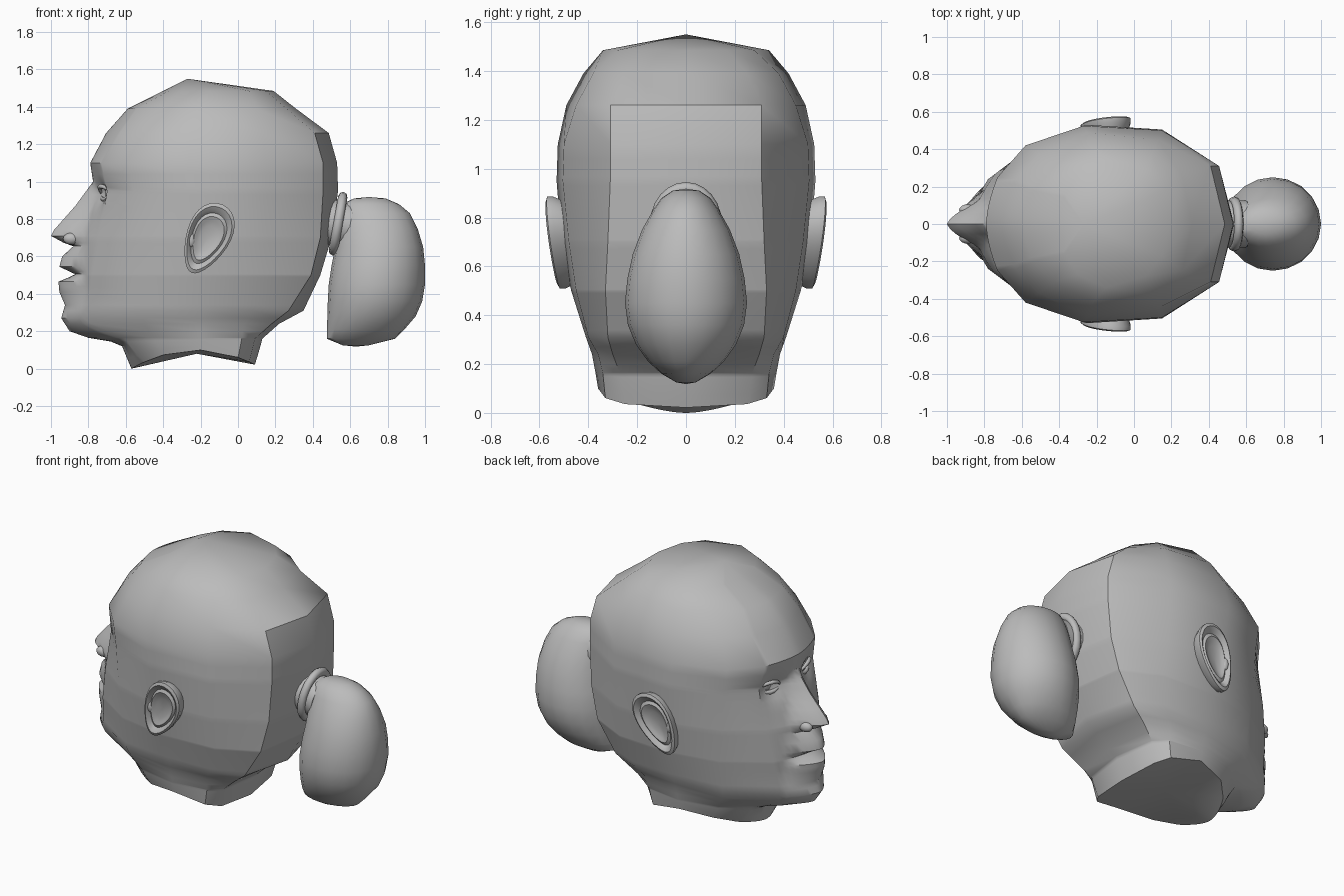
import bpy, bmesh, math
from mathutils import Vector

cube = bpy.data.objects.get("Cube")
if cube:
    bpy.data.objects.remove(cube, do_unlink=True)

grey = bpy.data.materials.new("plain grey")
grey.use_nodes = True
COL = (0.5, 0.5, 0.5, 1)
grey.diffuse_color = COL
grey.node_tree.nodes["Principled BSDF"].inputs["Base Color"].default_value = COL


def finish(obj, angle=32):
    if not obj.data.materials:
        obj.data.materials.append(grey)
    bpy.ops.object.select_all(action='DESELECT')
    obj.select_set(True)
    bpy.context.view_layer.objects.active = obj
    bpy.ops.object.shade_smooth_by_angle(angle=math.radians(angle))
    return obj


def loft(name, rings, start, end, angle=32):
    """Skin closed rings of equal count and close both ends with a fan."""
    bm = bmesh.new()
    rows = [[bm.verts.new(p) for p in r] for r in rings]
    n = len(rows[0])
    for a, b in zip(rows, rows[1:]):
        for i in range(n):
            j = (i + 1) % n
            bm.faces.new((a[i], a[j], b[j], b[i]))
    for row, tip in ((rows[0], start), (rows[-1], end)):
        if tip:
            c = bm.verts.new(tip)
            for i in range(n):
                bm.faces.new((row[i], row[(i + 1) % n], c))
    bmesh.ops.recalc_face_normals(bm, faces=bm.faces)
    me = bpy.data.meshes.new(name)
    bm.to_mesh(me)
    bm.free()
    obj = bpy.data.objects.new(name, me)
    bpy.context.collection.objects.link(obj)
    return finish(obj, angle)


def ball(name, loc, scale, rot=(0, 0, 0)):
    bpy.ops.mesh.primitive_uv_sphere_add(segments=16, ring_count=10, radius=1, location=loc, rotation=rot)
    obj = bpy.context.object
    obj.name = name
    obj.scale = scale
    return finish(obj, 60)


def lerp_table(table, z):
    """Piecewise linear look-up of rows whose first entry is the height."""
    if z <= table[0][0]:
        return table[0][1:]
    for a, b in zip(table, table[1:]):
        if z <= b[0]:
            t = (z - a[0]) / (b[0] - a[0])
            return [p + (q - p) * t for p, q in zip(a[1:], b[1:])]
    return table[-1][1:]


# Skull sections: z, face centre x, then (x, y) of cheek, temple, side, rear side, back corner, then back x
SECTIONS = [
    (0.00, -.57, -.50, .20, -.40, .30, -.20, .36, .00, .33, .06, .25, .09),
    (0.16, -.68, -.60, .20, -.45, .32, -.20, .37, .02, .34, .09, .27, .13),
    (0.24, -.86, -.78, .18, -.50, .35, -.20, .385, .03, .36, .18, .30, .22),
    (0.31, -.86, -.80, .20, -.52, .38, -.20, .41, .08, .40, .27, .32, .35),
    (0.50, -.87, -.78, .24, -.52, .41, -.20, .47, .15, .45, .39, .33, .44),
    (0.70, -.86, -.74, .27, -.54, .42, -.22, .51, .15, .48, .44, .32, .50),
    (0.95, -.76, -.70, .27, -.56, .42, -.25, .53, .15, .505, .455, .31, .535),
    (1.10, -.79, -.73, .25, -.58, .42, -.27, .525, .15, .50, .455, .31, .53),
    (1.26, -.705, -.63, .24, -.51, .37, -.25, .49, .13, .45, .41, .31, .485),
    (1.39, -.59, -.54, .20, -.43, .31, -.22, .42, .10, .38, .26, .25, .31),
    (1.485, -.40, -.37, .16, -.30, .27, -.15, .34, .06, .28, .15, .17, .19),
]
# Face centre line: z, x
PROFILE = [
    (0, -.57), (.12, -.62), (.145, -.68), (.165, -.80), (.20, -.90), (.27, -.945), (.34, -.925),
    (.41, -.955), (.465, -.96), (.49, -.90), (.505, -.87), (.545, -.955), (.60, -.94), (.655, -.88),
    (.672, -.93), (.71, -1.0), (.74, -.985), (.87, -.87), (1.0, -.775), (1.1, -.79),
]
# Half width of chin, lips and nose: z, width
FEATURE_WIDTH = [(0, .20), (.3, .22), (.4, .18), (.6, .17), (.655, .14), (.67, .13),
                 (.74, .12), (.87, .07), (1.0, .06), (1.1, .2)]
FRONT_STEPS = 10


def head_ring(z):
    s = lerp_table(SECTIONS, z)
    xf, pts, xb = s[0], [(s[i], s[i + 1]) for i in range(1, 11, 2)], s[11]
    width = lerp_table(FEATURE_WIDTH, z)[0]
    relief = lerp_table(PROFILE, z)[0] - xf if z < 1.1 else 0
    half = []
    for k in range(FRONT_STEPS):
        t = k / FRONT_STEPS
        y = pts[0][1] * t
        x = xf + (pts[0][0] - xf) * t ** 1.7
        x += relief * max(0, 1 - (y / width) ** 1.5)
        x += .035 * math.exp(-((y - .17) / .07) ** 2 - ((z - .93) / .06) ** 2)   # eye sockets
        half.append((x, y))
    half += pts + [(xb, 0)]
    full = half + [(x, -y) for x, y in half[-2:0:-1]]
    ring = []
    for x, y in full:
        h = z
        if z < .16:                                          # arched lower edge of the neck
            low = .1 - .1 * min(1, abs(x + .22) / .35) ** 2
            h = low + (.16 - low) * z / .16
        ring.append((x, y, h))
    return ring


levels = sorted({r[0] for r in SECTIONS} | {p[0] for p in PROFILE} | {.06, .44, .52, .79, .83, .90, .93, .97, 1.04})
loft("head", [head_ring(z) for z in levels], (-.22, 0, .08), (-.27, 0, 1.55), 35)

# Ears: egg-shaped loops stepping over the rim, inner fold and hollow
EAR_LOOPS = [(.9, -.05), (1, -.005), (1, .018), (.9, .026), (.8, .016), (.72, .002), (.62, .012), (.5, .004), (.36, -.004)]


def ear_point(u, v, depth, side):
    x = -.165 + u * .91 + v * .42
    z = .695 - u * .42 + v * .91
    return (x, side * (.525 + .15 * (z - .695) + .1 * u + depth), z)


def lid(name, mid_x, mid_z, side):
    cu = bpy.data.curves.new(name, 'CURVE')
    cu.dimensions = '3D'
    cu.bevel_depth = .013
    cu.bevel_resolution = 1
    cu.use_fill_caps = True
    sp = cu.splines.new('POLY')
    a, m, b = Vector((-.725, .10, .93)), Vector((mid_x, .18, mid_z)), Vector((-.66, .26, .94))
    c = 2 * m - (a + b) / 2
    sp.points.add(6)
    for i, p in enumerate(sp.points):
        t = i / 6
        q = a * (1 - t) ** 2 + c * 2 * t * (1 - t) + b * t * t
        p.co = (q.x, q.y * side, q.z, 1)
        p.radius = .4 + 2.4 * t * (1 - t)
    cu.materials.append(grey)
    obj = bpy.data.objects.new(name, cu)
    bpy.context.collection.objects.link(obj)


for side, tag in ((1, "a"), (-1, "b")):
    rings = []
    for s, d in EAR_LOOPS:
        angs = [math.tau * i / 28 for i in range(28)]
        rings.append([ear_point(s * (.115 + .03 * math.sin(a)) * math.cos(a), s * .2 * math.sin(a), d, side) for a in angs])
    loft("ear_" + tag, rings, None, ear_point(0, 0, -.006, side), 40)
    ball("ear_front_flap_" + tag, (-.25, side * .515, .69), (.022, .02, .04))
    ball("eyeball_" + tag, (-.635, side * .18, .94), (.075, .075, .06))
    lid("upper_lid_" + tag, -.735, .975, side)
    lid("lower_lid_" + tag, -.715, .905, side)
    ball("nostril_wing_" + tag, (-.89, side * .075, .695), (.045, .03, .032))

# Hair bun: z, inner x, outer x, half width
BUN = [(.125, .56, .70, .04), (.16, .475, .84, .10), (.21, .475, .89, .155), (.28, .478, .95, .205), (.36, .48, .985, .238),
       (.45, .485, 1.0, .25), (.55, .50, 1.0, .24), (.65, .52, .99, .218), (.75, .53, .96, .18),
       (.83, .54, .92, .135), (.88, .555, .86, .10), (.91, .62, .79, .055)]
loft("hair_bun", [[((x0 + x1) / 2 + (x1 - x0) / 2 * math.cos(math.tau * i / 20), hy * math.sin(math.tau * i / 20), z)
                   for i in range(20)] for z, x0, x1, hy in BUN], (.63, 0, .118), (.70, 0, .918), 40)

# Hair tie: flattened ring, and the core that joins the bun to the head
tilt = math.radians(90 + 10)
bpy.ops.mesh.primitive_torus_add(major_segments=24, minor_segments=8, major_radius=.135, minor_radius=.025,
                                 location=(.535, 0, .775), rotation=(0, tilt, 0))
tie = bpy.context.object
tie.name = "hair_tie"
tie.scale = (1.08, .92, 1)
finish(tie, 50)
bpy.ops.mesh.primitive_cylinder_add(vertices=20, radius=.125, depth=.12, location=(.54, 0, .775), rotation=(0, tilt, 0))
core = bpy.context.object
core.name = "hair_tie_core"
finish(core)
